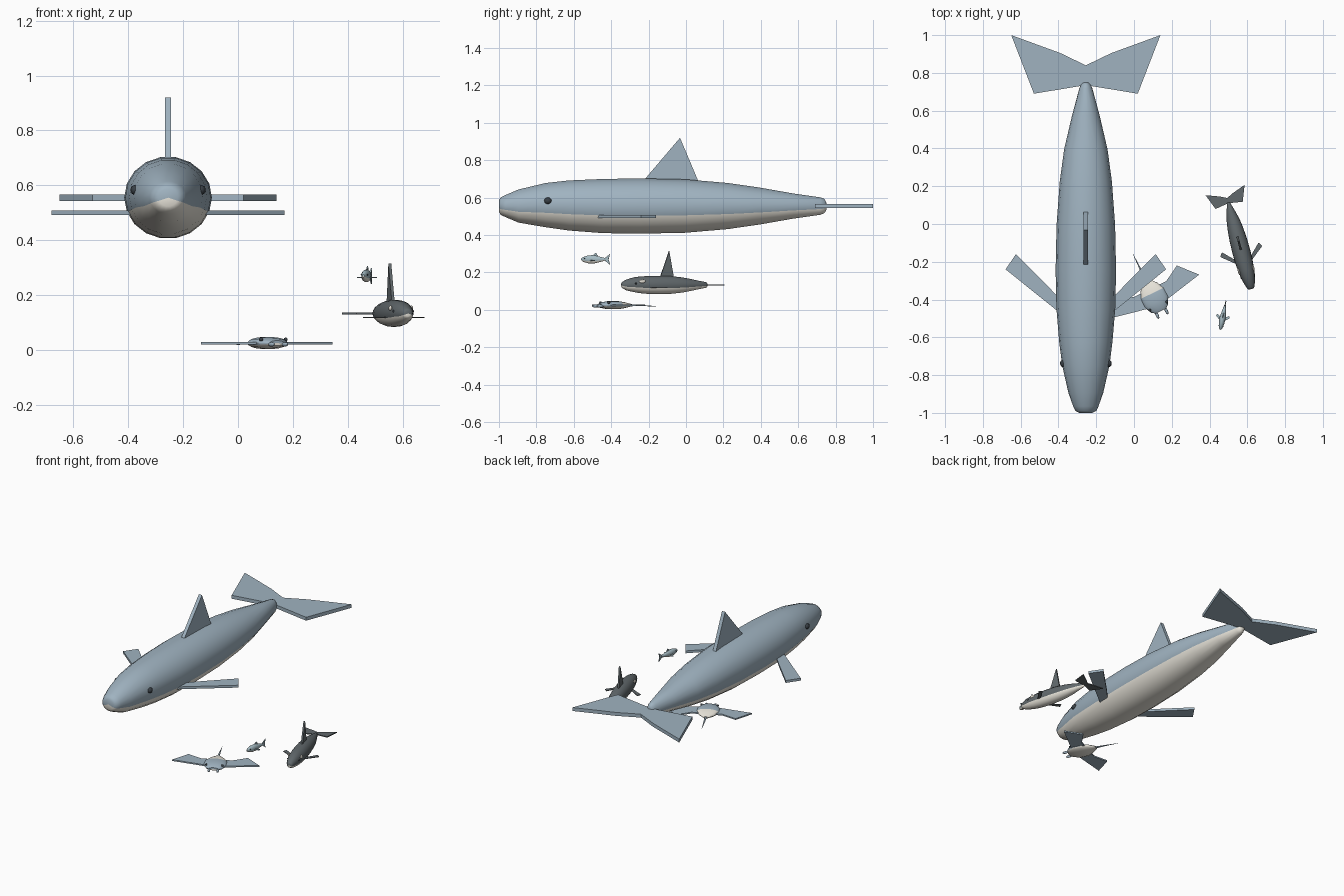
import bpy, bmesh, math
from mathutils import Matrix, Vector

if "Cube" in bpy.data.objects:
    bpy.data.objects.remove(bpy.data.objects["Cube"])


def mat(name, r, g, b):
    m = bpy.data.materials.new(name)
    m.diffuse_color = (r, g, b, 1)
    m.use_nodes = True
    m.node_tree.nodes["Principled BSDF"].inputs["Base Color"].default_value = m.diffuse_color
    return m


BLUE = mat("slate_blue", 0.35, 0.45, 0.53)
FISH = mat("fish_blue", 0.38, 0.50, 0.55)
DARK = mat("charcoal", 0.12, 0.14, 0.15)
CREAM = mat("cream", 0.85, 0.82, 0.74)
BLACK = mat("eye_black", 0.04, 0.05, 0.06)


def place(x, y, z, yaw=0, s=1):
    return (Matrix.Translation((x, y, z)) @ Matrix.Rotation(math.radians(yaw), 4, 'Z')
            @ Matrix.Scale(s, 4))


def finish(name, bm, M, mats, smooth):
    bmesh.ops.recalc_face_normals(bm, faces=bm.faces)
    bm.transform(M)
    me = bpy.data.meshes.new(name)
    bm.to_mesh(me)
    bm.free()
    for m in mats:
        me.materials.append(m)
    ob = bpy.data.objects.new(name, me)
    bpy.context.collection.objects.link(ob)
    if smooth:
        bpy.ops.object.select_all(action='DESELECT')
        ob.select_set(True)
        bpy.context.view_layer.objects.active = ob
        bpy.ops.object.shade_smooth_by_angle(angle=math.radians(40))
    return ob


def body(name, rings, M, mats, n=18, kx=1, kz=1, pale_after=9):
    """Loft rings (y, half width, half height, centre z); underside gets the second material."""
    bm = bmesh.new()
    loops = []
    for y, rx, rz, zc in rings:
        loops.append([bm.verts.new((kx * rx * math.cos(math.tau * k / n), y,
                                    zc + kz * rz * math.sin(math.tau * k / n))) for k in range(n)])
    poles = [bm.verts.new((0, r[0], r[3])) for r in (rings[0], rings[-1])]
    for k in range(n):
        j = (k + 1) % n
        low = math.sin(math.tau * (k + 0.5) / n) < -0.3
        fs = [(bm.faces.new((a[k], a[j], b[j], b[k])), r[0])
              for a, b, r in zip(loops, loops[1:], rings)]
        fs.append((bm.faces.new((loops[0][k], loops[0][j], poles[0])), rings[0][0]))
        fs.append((bm.faces.new((loops[-1][k], loops[-1][j], poles[1])), rings[-1][0]))
        for f, y in fs:
            f.material_index = int(low or y > pale_after)
    return finish(name, bm, M, mats, True)


def fins(name, pts, z, thick, M, m, upright=False):
    """Flat slab from an outline: mirrored pair lying flat, or one upright blade."""
    bm = bmesh.new()
    for side in ((1,) if upright else (1, -1)):
        layers = []
        for o in (-thick / 2, thick / 2):
            layers.append([bm.verts.new((o, a, b) if upright else (side * a, b, z + o))
                           for a, b in pts])
        lo, hi = layers
        bm.faces.new(lo)
        bm.faces.new(hi)
        for i in range(len(pts)):
            j = (i + 1) % len(pts)
            bm.faces.new((lo[i], lo[j], hi[j], hi[i]))
    return finish(name, bm, M, [m], False)


def blobs(name, c, r, M, m):
    """Mirrored pair of ellipsoids, used for eyes, patches and horns."""
    bm = bmesh.new()
    for side in (1, -1):
        T = Matrix.Translation((side * c[0], c[1], c[2])) @ Matrix.Diagonal((*r, 1))
        bmesh.ops.create_uvsphere(bm, u_segments=12, v_segments=8, radius=1, matrix=T)
    return finish(name, bm, M, [m], True)


# Shared whale outlines, measured from the body centre
HULL = [(-0.875, 0.035, 0.032, 0), (-0.865, 0.055, 0.048, 0), (-0.84, 0.067, 0.06, 0),
        (-0.77, 0.092, 0.09, 0), (-0.625, 0.125, 0.12, 0.005), (-0.5, 0.141, 0.136, 0.003),
        (-0.32, 0.156, 0.147, 0), (-0.12, 0.16, 0.15, 0), (0.12, 0.155, 0.145, 0),
        (0.35, 0.138, 0.125, 0), (0.52, 0.115, 0.10, 0), (0.7, 0.073, 0.068, 0),
        (0.845, 0.034, 0.047, 0), (0.866, 0.024, 0.038, 0), (0.875, 0.012, 0.02, 0)]
FLUKE = [(0, 0.965), (0.135, 1.03), (0.395, 1.125), (0.275, 0.815), (0, 0.86)]
PECTORAL = [(0.12, -0.36), (0.425, -0.115), (0.37, -0.035), (0.2, -0.205), (0.12, -0.29)]


def whale(name, M, skin, kx, kz, dorsal_top, dorsal_thick):
    body(name + "_body", HULL, M, [skin, CREAM], kx=kx, kz=kz)
    fins(name + "_tail_flukes", FLUKE, 0, 0.023, M, skin)
    fins(name + "_pectoral_fins", PECTORAL, -0.055, 0.016, M, skin)
    fins(name + "_dorsal_fin", [(-0.095, 0.13), (-0.09, 0.15), (0.093, dorsal_top),
                                (0.19, 0.135), (0.19, 0.11)], 0, dorsal_thick, M, skin, True)
    blobs(name + "_eyes", (0.12 * kx, -0.613, 0.028), (0.017, 0.02, 0.018), M, BLACK)


# Large whale
whale("large_whale", place(-0.255, -0.125, 0.555), BLUE, 1, 1, 0.365, 0.023)

# Small dark whale with pale eye patches
orca = place(0.56, -0.115, 0.133, 14.8, 0.271)
whale("dark_whale", orca, DARK, 1.1, 1.22, 0.67, 0.04)
blobs("dark_whale_eye_patches", (0.146, -0.49, 0.07), (0.02, 0.065, 0.035), orca, CREAM)

# Ray
ray = place(0.105, -0.385, 0.025, 26)
body("ray_body", [(-0.085, 0.03, 0.009, 0), (-0.07, 0.05, 0.016, 0), (-0.03, 0.07, 0.022, 0),
                  (0.02, 0.069, 0.022, 0), (0.06, 0.048, 0.016, 0), (0.1, 0.014, 0.007, 0)],
     ray, [BLUE, CREAM], pale_after=0.01)
fins("ray_wings", [(0.05, -0.045), (0.267, 0.0), (0.182, 0.095), (0.095, 0.045), (0.05, 0.045)],
     0, 0.009, ray, BLUE)
body("ray_tail", [(0.09, 0.008, 0.006, 0), (0.17, 0.004, 0.003, -0.002),
                  (0.25, 0.001, 0.001, -0.006)], ray, [BLUE, BLUE], n=8)
blobs("ray_horns", (0.027, -0.095, -0.005), (0.008, 0.022, 0.008), ray, BLUE)
blobs("ray_eyes", (0.05, -0.055, 0.013), (0.007, 0.008, 0.007), ray, BLACK)

# Small fish
fish = place(0.472, -0.483, 0.27, -11)
body("fish_body", [(-0.078, 0.004, 0.005, 0), (-0.068, 0.009, 0.013, 0), (-0.04, 0.015, 0.022, 0),
                   (-0.01, 0.016, 0.023, 0), (0.025, 0.01, 0.014, 0), (0.055, 0.004, 0.006, 0)],
     fish, [FISH, CREAM], n=14)
fins("fish_tail_fin", [(0.048, 0.005), (0.078, 0.029), (0.07, 0), (0.078, -0.029), (0.048, -0.005)],
     0, 0.005, fish, FISH, True)
fins("fish_dorsal_fin", [(-0.02, 0.018), (0.002, 0.036), (0.015, 0.012)], 0, 0.004, fish, FISH, True)
fins("fish_side_fins", [(0.01, -0.03), (0.037, -0.01), (0.032, 0.002), (0.01, -0.012)],
     -0.006, 0.004, fish, FISH)
blobs("fish_eyes", (0.011, -0.058, 0.004), (0.003, 0.003, 0.003), fish, BLACK)
